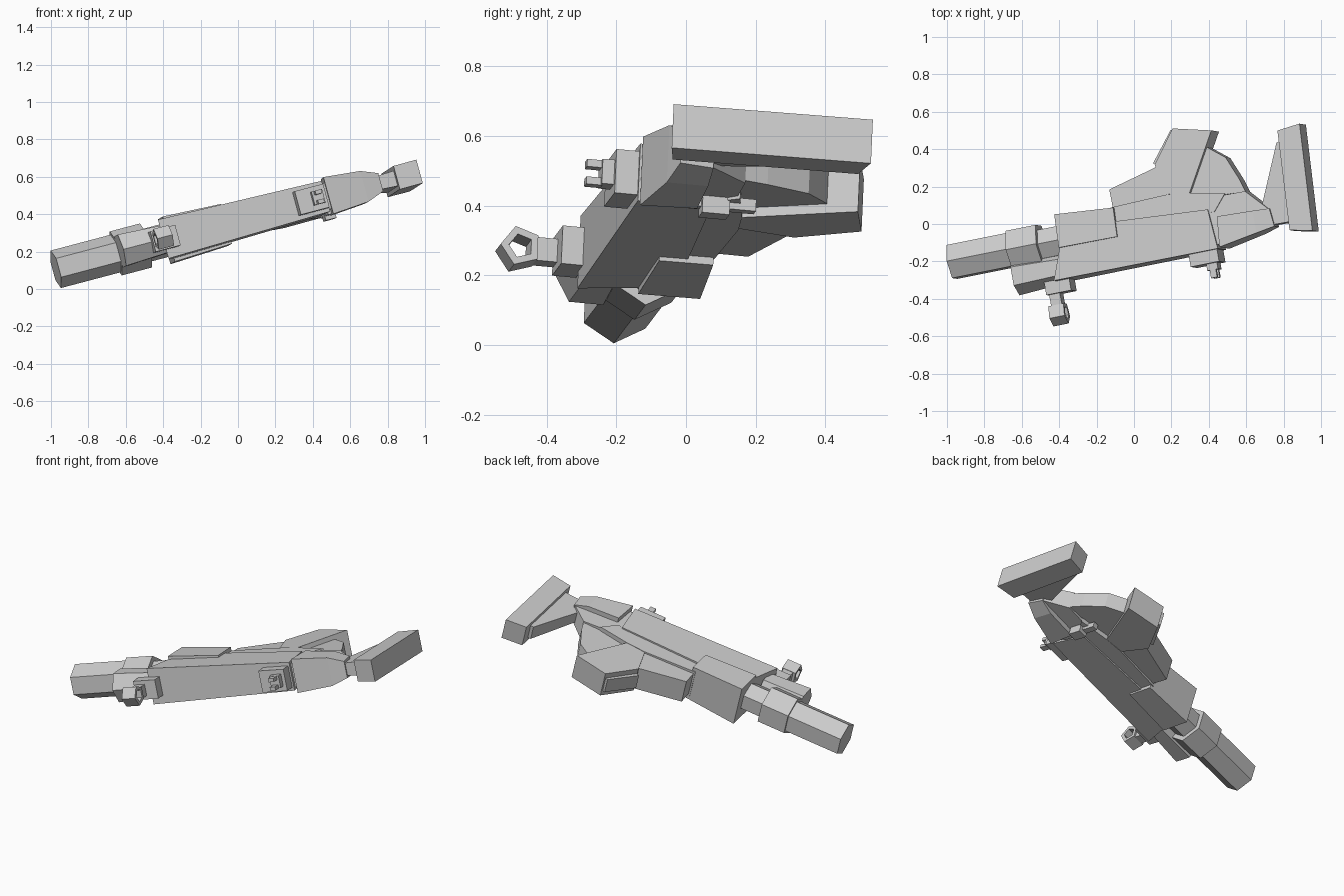
import bpy, bmesh, math
from mathutils import Vector, Matrix

if "Cube" in bpy.data.objects:
    bpy.data.objects.remove(bpy.data.objects["Cube"])

# The rifle lies tilted on its side. Local axes: a = muzzle to stock, b = towards grip, c = thickness
U = Vector((0.9493, 0.1899, 0.2506)).normalized()
W = Vector((-0.2635, 0.0434, 0.9636))
W = (W - U * W.dot(U)).normalized()
V = W.cross(U)
POSE = Matrix((U, V, W)).transposed().to_4x4()
POSE.translation = W * 0.349


def loft(name, first, second):
    """Solid between two matching outlines."""
    bm = bmesh.new()
    r0 = [bm.verts.new(p) for p in first]
    r1 = [bm.verts.new(p) for p in second]
    n = len(r0)
    bm.faces.new(r0[::-1])
    bm.faces.new(r1)
    for i in range(n):
        j = (i + 1) % n
        bm.faces.new((r0[i], r0[j], r1[j], r1[i]))
    bmesh.ops.recalc_face_normals(bm, faces=bm.faces)
    me = bpy.data.meshes.new(name)
    bm.to_mesh(me)
    bm.free()
    ob = bpy.data.objects.new(name, me)
    ob.matrix_world = POSE
    bpy.context.collection.objects.link(ob)
    return ob


def slab(name, pts, h0, h1=None):
    """Side profile (a, b) thickened both ways; half thickness runs from h0 (front) to h1 (rear)."""
    h1 = h0 if h1 is None else h1
    lo, hi = min(p[0] for p in pts), max(p[0] for p in pts)
    half = [h0 + (h1 - h0) * (p[0] - lo) / (hi - lo) for p in pts]
    return loft(name, [(a, b, -h) for (a, b), h in zip(pts, half)],
                [(a, b, h) for (a, b), h in zip(pts, half)])


def box(name, a0, a1, b0, b1, c0, c1):
    return loft(name, [(a0, b0, c0), (a1, b0, c0), (a1, b1, c0), (a0, b1, c0)],
                [(a0, b0, c1), (a1, b0, c1), (a1, b1, c1), (a0, b1, c1)])


def tube(name, a0, a1, b, r0, r1=None, sides=6, turn=90):
    """Low-sided cylinder along the barrel axis."""
    r1 = r0 if r1 is None else r1
    ang = [math.radians(turn + 360 * i / sides) for i in range(sides)]
    return loft(name, [(a0, b + r0 * math.cos(t), r0 * math.sin(t)) for t in ang],
                [(a1, b + r1 * math.cos(t), r1 * math.sin(t)) for t in ang])


# Barrel, its collar and the gas tube above it
tube("barrel", -0.937, -0.55, -0.041, 0.104)
tube("barrel_collar", -0.6, -0.43, -0.045, 0.122)
tube("barrel_root", -0.44, -0.28, -0.045, 0.09)
tube("gas_tube", -0.6, -0.34, -0.188, 0.1, 0.085, turn=0)

# Receiver and handguard
slab("upper_receiver", [(-0.371, -0.257), (0.545, -0.258), (0.527, -0.042),
                        (0.011, -0.008), (-0.3, 0.0), (-0.309, -0.089)], 0.108, 0.085)
slab("handguard", [(-0.309, -0.09), (0.015, -0.092), (0.021, 0.065), (-0.302, 0.09)], 0.125, 0.11)
slab("lower_receiver", [(0.0, -0.05), (0.56, -0.06), (0.632, 0.024), (0.44, 0.066),
                        (0.32, 0.08), (0.0, 0.07)], 0.088, 0.075)
slab("rear_receiver", [(0.52, -0.24), (0.85, -0.19), (0.85, -0.1), (0.741, 0.017),
                       (0.5, 0.02)], 0.075, 0.05)

# Magazine well, grip and the filled guard behind it
slab("magazine_well", [(0.01, 0.05), (0.33, 0.05), (0.31, 0.243), (0.008, 0.168)], 0.072)
slab("grip", [(0.32, 0.081), (0.441, 0.062), (0.621, 0.371), (0.412, 0.422), (0.28, 0.25)], 0.078)
slab("grip_front_strip", [(0.3, 0.25), (0.264, 0.262), (0.392, 0.42), (0.42, 0.41)], 0.045)
slab("grip_guard", [(0.4, 0.03), (0.741, 0.017), (0.72, 0.086), (0.665, 0.217),
                    (0.576, 0.288), (0.5, 0.3)], 0.05)

# Cheek rest in two tapering steps, then the stock
slab("cheek_rest", [(0.56, -0.254), (0.77, -0.217), (0.77, -0.096), (0.575, -0.09)], 0.102, 0.085)
slab("cheek_rest_end", [(0.77, -0.217), (0.865, -0.197), (0.855, -0.098), (0.77, -0.096)], 0.085, 0.05)
slab("stock_neck", [(0.8, -0.185), (1.0, -0.19), (1.0, 0.242), (0.955, 0.242), (0.808, -0.085)], 0.034, 0.045)
slab("butt_pad", [(0.948, -0.235), (1.072, -0.262), (1.104, 0.315), (0.977, 0.302)], 0.065)

# Front sight: base, post and five-sided ring
box("front_sight_base", -0.44, -0.3, -0.32, -0.25, -0.058, 0.055)
box("front_sight_post", -0.43, -0.37, -0.39, -0.31, -0.036, 0.033)
ring = tube("front_sight_ring", -0.445, -0.36, -0.428, 0.06, sides=5, turn=36)
hole = tube("front_sight_cutter", -0.5, -0.3, -0.428, 0.036, sides=5, turn=36)
hole.hide_render = True
hole.hide_viewport = True
cut = ring.modifiers.new("hole", "BOOLEAN")
cut.object = hole
cut.solver = "EXACT"

# Rear sight: base, block and two prongs
box("rear_sight_base", 0.375, 0.535, -0.325, -0.25, -0.065, 0.065)
box("rear_sight_block", 0.455, 0.515, -0.36, -0.32, -0.035, 0.038)
for s in (-1, 1):
    c = s * 0.026
    box("rear_sight_prong", 0.468, 0.502, -0.403, -0.355, c - 0.011, c + 0.011)

# Bolt catch on the underside
box("catch_bar", 0.55, 0.585, -0.16, 0.08, -0.095, -0.06)
box("catch_block", 0.545, 0.605, -0.08, 0.0, -0.118, -0.06)
